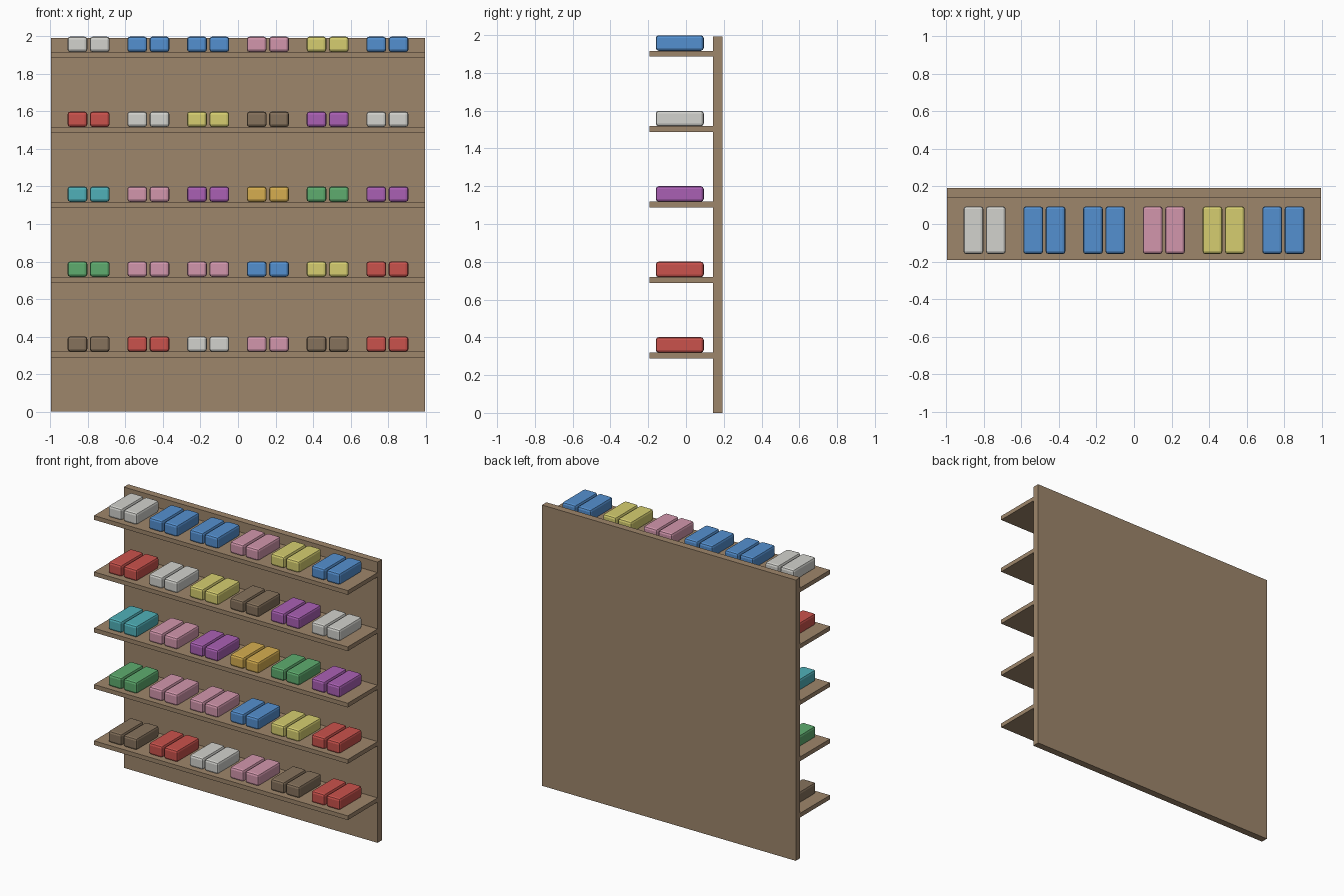
import bpy

if "Cube" in bpy.data.objects:
    bpy.data.objects.remove(bpy.data.objects["Cube"])

S = 0.996  # keeps the whole rack, shoes included, within 2 units


def linear(c):
    return c / 12.92 if c <= 0.04045 else ((c + 0.055) / 1.055) ** 2.4


def material(name, rgb):
    m = bpy.data.materials.new(name)
    m.diffuse_color = (*[linear(c / 255) for c in rgb], 1)
    m.use_nodes = True
    m.node_tree.nodes["Principled BSDF"].inputs["Base Color"].default_value = m.diffuse_color
    return m


COLOURS = {
    "wood": (158, 134, 107), "white": (210, 210, 205), "blue": (84, 144, 208),
    "pink": (210, 150, 172), "yellow": (214, 206, 112), "red": (202, 82, 76),
    "brown": (134, 114, 92), "purple": (170, 96, 180), "teal": (80, 176, 184),
    "gold": (214, 174, 80), "green": (94, 172, 110),
}
MATS = {n: material(n, c) for n, c in COLOURS.items()}


def box(name, size, centre, mat, bevel=0):
    bpy.ops.mesh.primitive_cube_add(size=1, location=centre)
    o = bpy.context.object
    o.name = name
    o.scale = size
    bpy.ops.object.transform_apply(location=False, rotation=False, scale=True)
    o.data.materials.append(MATS[mat])
    if bevel:
        b = o.modifiers.new("rounded_edges", "BEVEL")
        b.width, b.segments = bevel, 2
    return o


# Back panel
W = 2 * S
box("back_panel", (W, 0.05, W), (0, 0.167, W / 2), "wood")

# Shoe colours, bottom shelf first, left to right
ROWS = [
    "brown red white pink brown red",
    "green pink pink blue yellow red",
    "teal pink purple gold green purple",
    "red white yellow brown purple white",
    "white blue blue pink yellow blue",
]
SHOE = (0.106, 0.254, 0.082)

for r, row in enumerate(ROWS):
    z = 0.304 + 0.3995 * r
    # Shelf board
    box(f"shelf_{r + 1}", (W, 0.334, 0.03), (0, -0.025, z), "wood")
    # Pairs of shoes standing on the shelf
    for c, colour in enumerate(row.split()):
        x = (c - 2.5) * 0.3187
        for side, dx in (("left", -0.0595), ("right", 0.0595)):
            box(f"shoe_{r + 1}_{c + 1}_{side}", SHOE,
                (x + dx, -0.033, z + 0.015 + SHOE[2] / 2), colour, 0.015)
